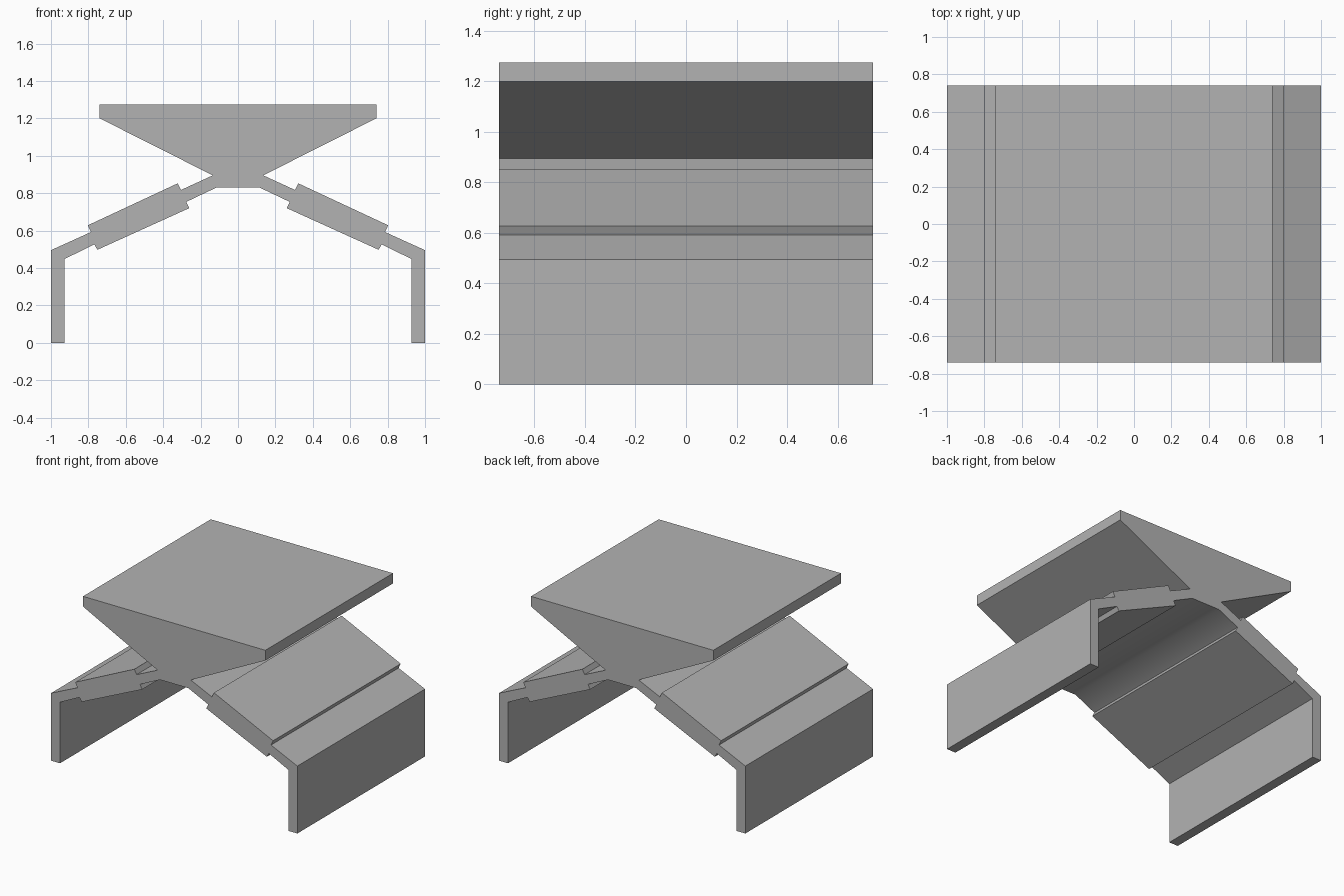
import bpy
import bmesh
import math

cube = bpy.data.objects.get("Cube")
if cube:
    bpy.data.objects.remove(cube, do_unlink=True)

HALF_DEPTH = 0.74

# One plain grey for the whole stand
grey = bpy.data.materials.new("plain grey")
grey.use_nodes = True
colour = (0.45, 0.45, 0.45, 1.0)
grey.diffuse_color = colour
grey.node_tree.nodes["Principled BSDF"].inputs["Base Color"].default_value = colour

# Left half of the cross-section (x, z), from the top centre round to the underside
wedge_top = [(0.74, 1.275), (0.74, 1.20), (0.135, 0.895)]
arm_upper = [(0.305, 0.817), (0.323, 0.852), (0.803, 0.628), (0.786, 0.592)]
leg = [(1.0, 0.495), (1.0, 0.0), (0.927, 0.0), (0.927, 0.448)]
arm_lower = [(0.768, 0.526), (0.752, 0.497), (0.26, 0.72), (0.277, 0.753), (0.115, 0.83)]
half = wedge_top + arm_upper + leg + arm_lower


def extrude_profile(name, profile, half_depth, material):
    """Extrude a closed (x, z) outline along y, centred on y = 0."""
    bm = bmesh.new()
    face = bm.faces.new([bm.verts.new((x, -half_depth, z)) for x, z in profile])
    result = bmesh.ops.extrude_face_region(bm, geom=[face], use_keep_orig=True)
    moved = [v for v in result["geom"] if isinstance(v, bmesh.types.BMVert)]
    bmesh.ops.translate(bm, verts=moved, vec=(0, 2 * half_depth, 0))
    bmesh.ops.recalc_face_normals(bm, faces=bm.faces[:])
    mesh = bpy.data.meshes.new(name)
    bm.to_mesh(mesh)
    bm.free()
    mesh.materials.append(material)
    obj = bpy.data.objects.new(name, mesh)
    bpy.context.collection.objects.link(obj)
    return obj


# Mirror the half outline to close it, then extrude the stand as one solid
outline = half + [(-x, z) for x, z in reversed(half)]
stand = extrude_profile("folded_stand", outline, HALF_DEPTH, grey)

# Soft shading across the shallow bends below the wedge, sharp elsewhere
bpy.ops.object.select_all(action="DESELECT")
stand.select_set(True)
bpy.context.view_layer.objects.active = stand
bpy.ops.object.shade_smooth_by_angle(angle=math.radians(30))
